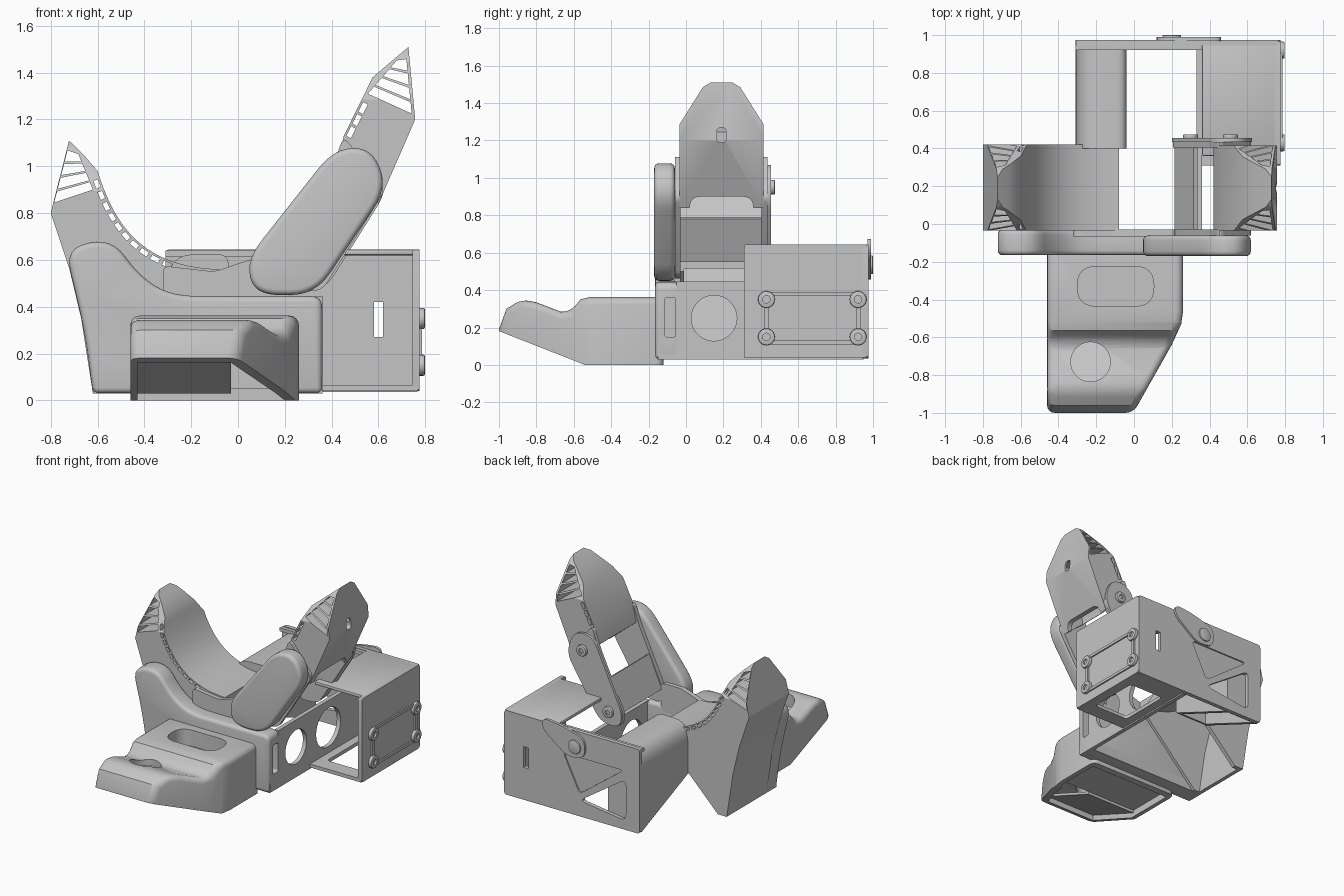
import bpy, bmesh, math
from mathutils import Vector

if "Cube" in bpy.data.objects:
    bpy.data.objects.remove(bpy.data.objects["Cube"])

grey = bpy.data.materials.new("light grey plastic")
grey.diffuse_color = (0.56, 0.56, 0.56, 1)
grey.use_nodes = True
grey.node_tree.nodes["Principled BSDF"].inputs["Base Color"].default_value = grey.diffuse_color


def rounded(pts, r, n=6):
    """Round the corners of a closed 2D outline; r is one radius or one per corner."""
    out = []
    for i, p in enumerate(pts):
        p, rad = Vector(p), r[i] if isinstance(r, (list, tuple)) else r
        if rad == 0:
            out.append(p)
            continue
        a, b = Vector(pts[i - 1]) - p, Vector(pts[(i + 1) % len(pts)]) - p
        a = p + a.normalized() * min(rad, a.length * 0.48)
        b = p + b.normalized() * min(rad, b.length * 0.48)
        for k in range(n + 1):
            t = k / n
            out.append(a * (1 - t) ** 2 + p * 2 * t * (1 - t) + b * t * t)
    return out


def circle(u, v, r, n=32):
    return [(u + r * math.cos(2 * math.pi * k / n), v + r * math.sin(2 * math.pi * k / n))
            for k in range(n)]


def rect(u0, u1, v0, v1):
    return [(u0, v0), (u1, v0), (u1, v1), (u0, v1)]


def prism(name, pts, axis, lo, hi, bevel=0, segs=3):
    """Extrude a 2D outline along an axis; x: (y,z)  y: (x,z)  z: (x,y)."""
    place = {"x": lambda u, v, w: (w, u, v), "y": lambda u, v, w: (u, w, v),
             "z": lambda u, v, w: (u, v, w)}[axis]
    bm = bmesh.new()
    rings = [[bm.verts.new(place(p[0], p[1], w)) for p in pts] for w in (lo, hi)]
    bm.faces.new(rings[0])
    bm.faces.new(rings[1][::-1])
    for i in range(len(pts)):
        j = (i + 1) % len(pts)
        bm.faces.new((rings[0][i], rings[0][j], rings[1][j], rings[1][i]))
    bmesh.ops.recalc_face_normals(bm, faces=bm.faces)
    me = bpy.data.meshes.new(name)
    bm.to_mesh(me)
    bm.free()
    me.materials.append(grey)
    ob = bpy.data.objects.new(name, me)
    bpy.context.collection.objects.link(ob)
    if bevel:
        soften(ob, bevel, segs)
    return ob


def apply(ob, mod):
    bpy.ops.object.select_all(action="DESELECT")
    bpy.context.view_layer.objects.active = ob
    ob.select_set(True)
    bpy.ops.object.modifier_apply(modifier=mod.name)


def soften(ob, width, segs=3, clamp=True):
    m = ob.modifiers.new("bevel", "BEVEL")
    m.width, m.segments, m.limit_method, m.angle_limit = width, segs, "ANGLE", math.radians(40)
    m.use_clamp_overlap = clamp
    apply(ob, m)


def boolean(ob, tools, op="DIFFERENCE"):
    for t in tools:
        m = ob.modifiers.new("cut", "BOOLEAN")
        m.operation, m.object, m.solver = op, t, "EXACT"
        apply(ob, m)
        bpy.data.objects.remove(t)


def slats(a0, a1, b0, b1, count, fill=0.8):
    """Row of see-through gaps between two rails of a jaw tip."""
    a0, a1, b0, b1 = map(Vector, (a0, a1, b0, b1))
    tools = []
    for k in range(count):
        s, e = k / count, (k + fill) / count
        tools.append(prism("gap", [a0.lerp(a1, s), a0.lerp(a1, e), b0.lerp(b1, e), b0.lerp(b1, s)],
                           "y", -0.3, 0.7))
    return tools


def tip_chamfers(z0, z1):
    """Wedges that narrow a jaw towards its tip."""
    return [prism("wedge", [(.19 + s * 0.235, z0), (.19 + s * 0.1, z1 - .03), (.19 + s * 0.05, z1),
                            (.19 + s * 0.05, z1 + 0.1), (.19 + s * 0.5, z1 + 0.1),
                            (.19 + s * 0.5, z0)], "x", -1, 1) for s in (-1, 1)]


# Front hood: side profile trimmed to its plan outline, hollow from below
hood = prism("front_hood", [(-1, -.3), (-1, .19), (-.96, .3), (-.88, .35), (-.8, .335), (-.67, .285),
                            (-.615, .287), (-.565, .35), (-.52, .362), (-.1, .362), (-.1, -.3)],
             "x", -.6, .4)
plan = [(-.46, -1.1), (-.06, -1.1), (.2, -.64), (.25, -.53), (.26, -.46), (.26, -.12), (-.46, -.12)]
boolean(hood, [prism("plan", plan, "z", -.5, .6)], "INTERSECT")
bm = bmesh.new()
bm.from_mesh(hood.data)
bmesh.ops.remove_doubles(bm, verts=bm.verts, dist=.002)
bmesh.ops.dissolve_limit(bm, angle_limit=.01, verts=bm.verts, edges=bm.edges)
bm.to_mesh(hood.data)
bm.free()
soften(hood, 0.04, 4, False)
inner = [(-.43, -.95), (-.03, -.95), (.16, -.62), (.225, -.49), (.225, -.17), (-.43, -.17)]
boolean(hood, [
    prism("underside", [(-1.1, .22), (-.54, 0), (0, 0), (0, -.5), (-1.1, -.5)], "x", -1, 1),
    prism("cavity", inner, "z", -.5, .245),
    prism("slot", rounded(rect(-.3, .105, -.435, -.225), .1), "z", .1, .6),
    prism("round_hole", circle(-.23, -.73, .105), "z", .1, .6)])
prism("hood_inner_floor", rect(-.43, .2, -.52, -.17), "z", .05, .17)
prism("nose_inner_floor", [(-.96, .205), (-.96, .225), (-.52, .05), (-.52, .03)], "x", -.435, -.03)

# Main upright plate with the tall left shoulder
plate = [(-.62, .03), (-.655, .3), (-.74, .65), (-.54, .695), (-.42, .53), (-.28, .445),
         (.36, .445), (.36, .03)]
plate = prism("front_plate", rounded(plate, [0, .15, .1, .1, .1, .12, .05, 0]),
              "y", -.165, -.03, .025, 4)
prism("plate_foot", rect(-.62, .36, -.15, -.03), "z", .03, .1)
prism("plate_upper_rim", rounded([(-.32, .4), (-.32, .575), (-.1, .55), (.06, .605), (.22, .605),
                                  (.22, .4)], .03), "y", -.065, -.03)

# Fixed jaw: curved gripping face, slanted outer wall, slatted tip, hollow from below
P = [Vector(p) for p in ((-.6, .98), (-.53, .76), (-.42, .57), (-.08, .56))]


def arc(t, off=0):
    s = 1 - t
    p = P[0] * s ** 3 + P[1] * 3 * s * s * t + P[2] * 3 * s * t * t + P[3] * t ** 3
    d = (P[1] - P[0]) * s * s + (P[2] - P[1]) * 2 * s * t + (P[3] - P[2]) * t * t
    return p + Vector((d.y, -d.x)).normalized() * off


jaw = prism("fixed_jaw", [(-.62, .03), (-.67, .35), (-.72, .56), (-.8, .8), (-.722, 1.11),
                          (-.66, 1.05)]
            + [arc(k / 20) for k in range(21)] + [(-.08, .5), (-.31, .27), (-.55, .03)],
            "y", -.035, .42)
cavity = ([(-.59, -.1), (-.592, .03), (-.64, .35), (-.69, .56), (-.757, .77)]
          + [arc(.2 + k * .08, .045) for k in range(11)] + [(-.03, .5), (-.03, -.1)])
gaps = [prism("rim_gap", [arc(t, .01), arc(t + .05, .01), arc(t + .05, .03), arc(t, .03)],
              "y", -.3, .7) for t in [.05 + .075 * k for k in range(10)]]
boolean(jaw, [prism("cavity", cavity, "y", -.01, .39)] + tip_chamfers(.88, 1.115) + gaps
        + slats((-.785, .845), (-.725, 1.08), (-.62, .90), (-.685, 1.06), 4))

# Moving jaw: slatted finger tip on two side arms
finger = prism("finger", [(.728, 1.51), (.757, 1.2), (.60, .84), (.42, .99), (.452, 1.13),
                          (.575, 1.38)], "y", -.035, .415)
boolean(finger, tip_chamfers(1.27, 1.515)
        + [prism("cavity", [(.705, 1.17), (.565, .84), (.5, .7), (.45, .7), (.455, .98),
                            (.487, 1.11), (.56, 1.25)], "y", -.005, .385)]
        + slats((.742, 1.225), (.718, 1.47), (.555, 1.31), (.685, 1.46), 4)
        + slats((.463, 1.13), (.54, 1.285), (.482, 1.12), (.56, 1.275), 3)
        + [prism("arch", rounded(rect(.02, .36, .5, .9), .06), "x", .3, .9),
           prism("screw_slot", rounded(rect(.165, .215, 1.19, 1.27), .024), "x", .7, .9)])
arm = [(.45, 1.13), (.63, .9), (.36, .47), (.22, .46), (.2, .55), (.4, .98)]
for name, lo, hi in (("front_arm", -.06, -.03), ("rear_arm", .405, .435)):
    prism(name, rounded(arm, .04), "y", lo, hi)
prism("arm_bridge_panel", [(.215, .56), (.235, .55), (.335, .78), (.315, .79)], "y", -.06, .44)
cover = [(.035, .6), (.07, .45), (.33, .45), (.64, .91), (.57, 1.08), (.41, 1.075)]
prism("arm_cover", rounded(cover, .11), "y", -.17, -.06, .025, 4)

# Rear link plate with its pivot screws
link = [(.19, .56), (.22, .46), (.37, .47), (.64, .9), (.58, 1.07), (.43, 1.07)]
prism("rear_link", rounded(link, .08), "y", .435, .455)
for x, z in ((.51, .95), (.3, .56)):
    disc = prism("pivot_screw", circle(x, z, .04), "y", .45, .475, .006, 2)
    boolean(disc, [prism("socket", circle(x, z, .018, 6), "y", .465, .55)])

# Side wall with round openings
wall = prism("side_wall", rect(-.05, .95, .03, .445), "x", .33, .36)
boolean(wall, [prism("hole", circle(.15, .25, .122), "x", .2, .5),
               prism("hole", circle(.52, .25, .14), "x", .2, .5)])
boolean(plate, [prism("cable_slot", rounded(rect(-.115, -.055, .15, .36), .015), "x", .3, .5)])

# Rear plate with slot, triangular window and a shallow recess
rear = prism("rear_plate", rounded(rect(-.31, .775, .035, .645), .02, 3), "y", .945, .975)
boolean(rear, [prism("slot", rect(.58, .62, .27, .42), "y", .8, 1.1),
               prism("window", rounded([(.17, .15), (-.2, .1), (-.2, .4)], .05), "y", .8, 1.1),
               prism("recess", rounded([(.3, .46), (.17, .2), (-.18, .46)], .03), "y", .965, 1.1)])
prism("rear_flange", rect(-.31, .36, .92, .95), "z", .615, .64)

# Open box on the right: side, top and bottom panels
prism("box_side", rounded(rect(.31, .97, .04, .645), .02, 3), "x", .745, .775)
prism("box_top", rect(.36, .77, .36, .97), "z", .62, .645, .008, 2)
floor = prism("box_floor", rect(.33, .77, .31, .97), "z", .04, .065)
boolean(floor, [prism("opening", rounded(rect(.42, .7, .42, .8), .03), "z", -.1, .2)])

# Raised mounting frame with four screws on the box side
for y in (.43, .92):
    prism("mount_rib", rect(y - .012, y + .012, .15, .35), "x", .77, .785)
    for z in (.15, .35):
        boss = prism("mount_boss", circle(y, z, .045, 24), "x", .77, .798, .006, 2)
        boolean(boss, [prism("socket", circle(y, z, .02, 12), "x", .785, .9)])
for z in (.12, .38):
    prism("mount_rail", rect(.43, .92, z - .01, z + .01), "x", .77, .785)

# Rounded hollow cover linking the rear plate and the fixed jaw
block = prism("support_cover", rounded([(-.31, -.1), (-.31, .625), (-.04, .625), (-.04, -.1)],
                                       [0, .15, .05, 0]), "y", .4, .95)
boolean(block, [
    prism("cavity", rounded([(-.28, -.2), (-.28, .595), (-.07, .595), (-.07, -.2)], [0, .12, .04, 0]),
          "y", .43, .92),
    prism("underside", [(.3, .31), (.95, .04), (1.1, .04), (1.1, -.5), (.3, -.5)], "x", -1, 1)])

# Lever on the back of the rear plate
prism("rear_lever", rounded([(.12, .47), (.26, .45), (.46, .6), (.46, .68), (.3, .66), (.12, .61)], .06),
      "y", .97, .99)
prism("rear_lever_screw", circle(.2, .535, .05), "y", .98, 1.0, .006, 2)

# Smooth shading with crisp edges
bpy.ops.object.select_all(action="SELECT")
bpy.ops.object.shade_smooth_by_angle(angle=math.radians(30))
